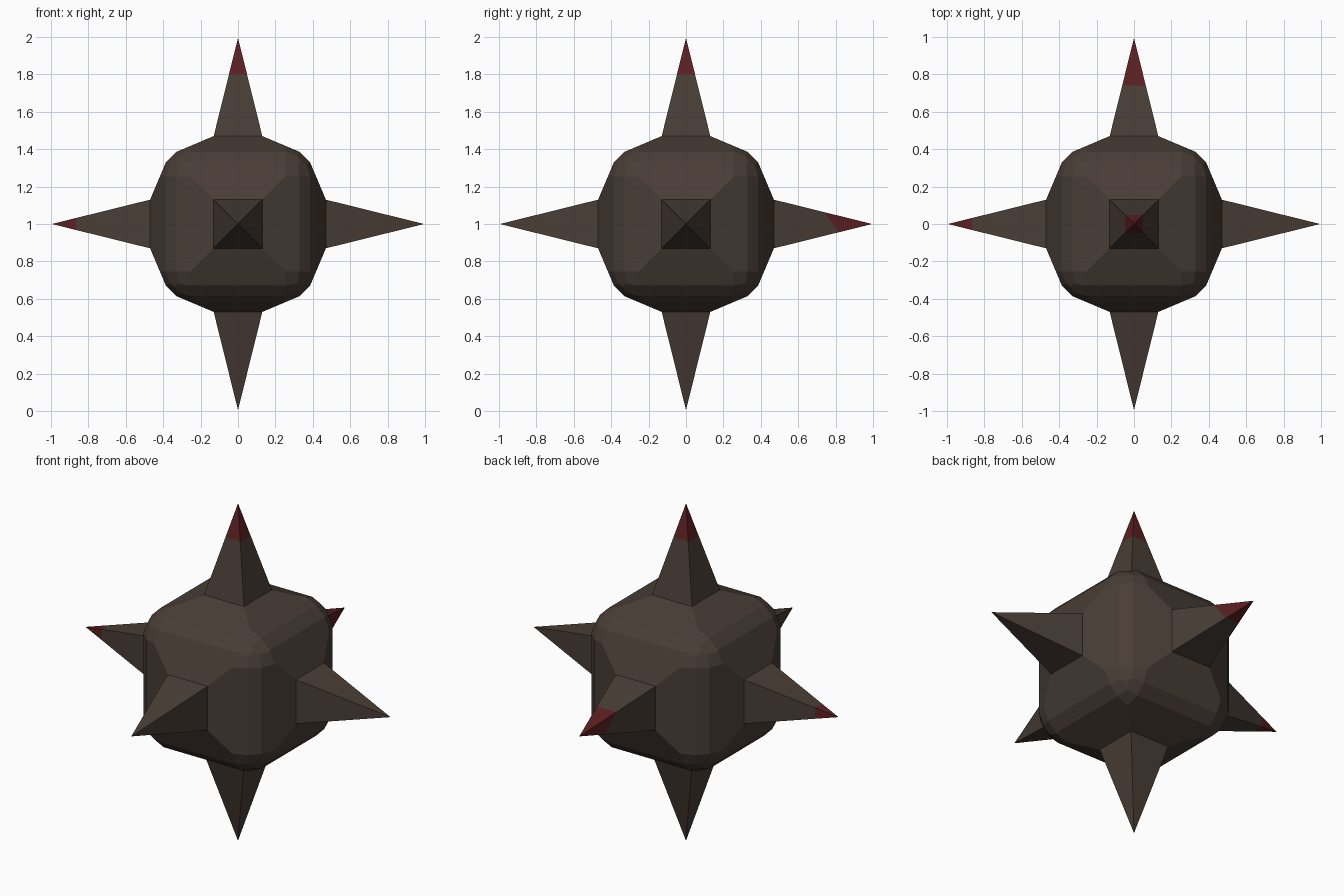
import bpy, bmesh
from itertools import product, permutations
from mathutils import Vector

if "Cube" in bpy.data.objects:
    bpy.data.objects.remove(bpy.data.objects["Cube"])

CENTRE = Vector((0, 0, 1))
BASE, RISE = 0.13, 0.47          # spike base half-width and distance from centre


def material(name, rgb):
    m = bpy.data.materials.new(name)
    m.diffuse_color = (*rgb, 1)
    m.use_nodes = True
    m.node_tree.nodes["Principled BSDF"].inputs["Base Color"].default_value = m.diffuse_color
    return m


brown = material("dark brown", (0.066, 0.047, 0.037))
red = material("dark red", (0.105, 0.014, 0.015))


def finish(name, bm):
    bmesh.ops.recalc_face_normals(bm, faces=bm.faces)
    me = bpy.data.meshes.new(name)
    bm.to_mesh(me)
    bm.free()
    ob = bpy.data.objects.new(name, me)
    me.materials.append(brown)
    me.materials.append(red)
    ob.location = CENTRE
    bpy.context.collection.objects.link(ob)
    return ob


# Body: hull of six raised squares and eight rounded cube corners
points = set()
for p in permutations((BASE, BASE, RISE)):
    points.add(p)
C, R = 0.212, 0.214              # corner ball offset and radius
for d in ((0.2, 0.2, 0.958), (0.2, 0.55, 0.81), (0.5, 0.5, 0.72), (1, 1, 1)):
    for q in permutations(d):
        v = Vector(q).normalized() * R
        points.add(tuple(round(C + k, 4) for k in v))
bm = bmesh.new()
for p in sorted(points):
    for s in product((-1, 1), repeat=3):
        bm.verts.new([a * b for a, b in zip(p, s)])
bmesh.ops.convex_hull(bm, input=bm.verts)
# open the body under each spike
hidden = [f for f in bm.faces if max(abs(k) for k in f.calc_center_median()) > RISE - 0.001]
bmesh.ops.delete(bm, geom=hidden, context='FACES')
bmesh.ops.dissolve_limit(bm, angle_limit=0.01, verts=bm.verts, edges=bm.edges)
finish("body", bm)


# Spikes: four-sided pyramids, some with a red tip beyond a cutting plane
def spike(name, axis, cut=None):
    d = Vector(axis)
    rot = d.to_track_quat('Z', 'Y')
    bm = bmesh.new()
    tip = bm.verts.new(d * 0.995)
    ring = [bm.verts.new(rot @ Vector((x * BASE, y * BASE, RISE)))
            for x, y in ((-1, -1), (1, -1), (1, 1), (-1, 1))]
    for i in range(4):
        bm.faces.new((ring[i], ring[(i + 1) % 4], tip))
    if cut:
        dist, normal = cut
        n = Vector(normal)
        bmesh.ops.bisect_plane(bm, geom=bm.verts[:] + bm.edges[:] + bm.faces[:],
                               plane_co=d * dist, plane_no=n)
        for f in bm.faces:
            if (f.calc_center_median() - d * dist).dot(n) > 0:
                f.material_index = 1
    finish(name, bm)


spike("top_spike", (0, 0, 1), (0.80, (0, 0, 1)))
spike("bottom_spike", (0, 0, -1))
spike("left_spike", (-1, 0, 0), (0.865, (-1, 0, 0)))
spike("right_spike", (1, 0, 0))
spike("front_spike", (0, -1, 0))
spike("back_spike", (0, 1, 0), (0.785, (0, 1, 0.7)))
